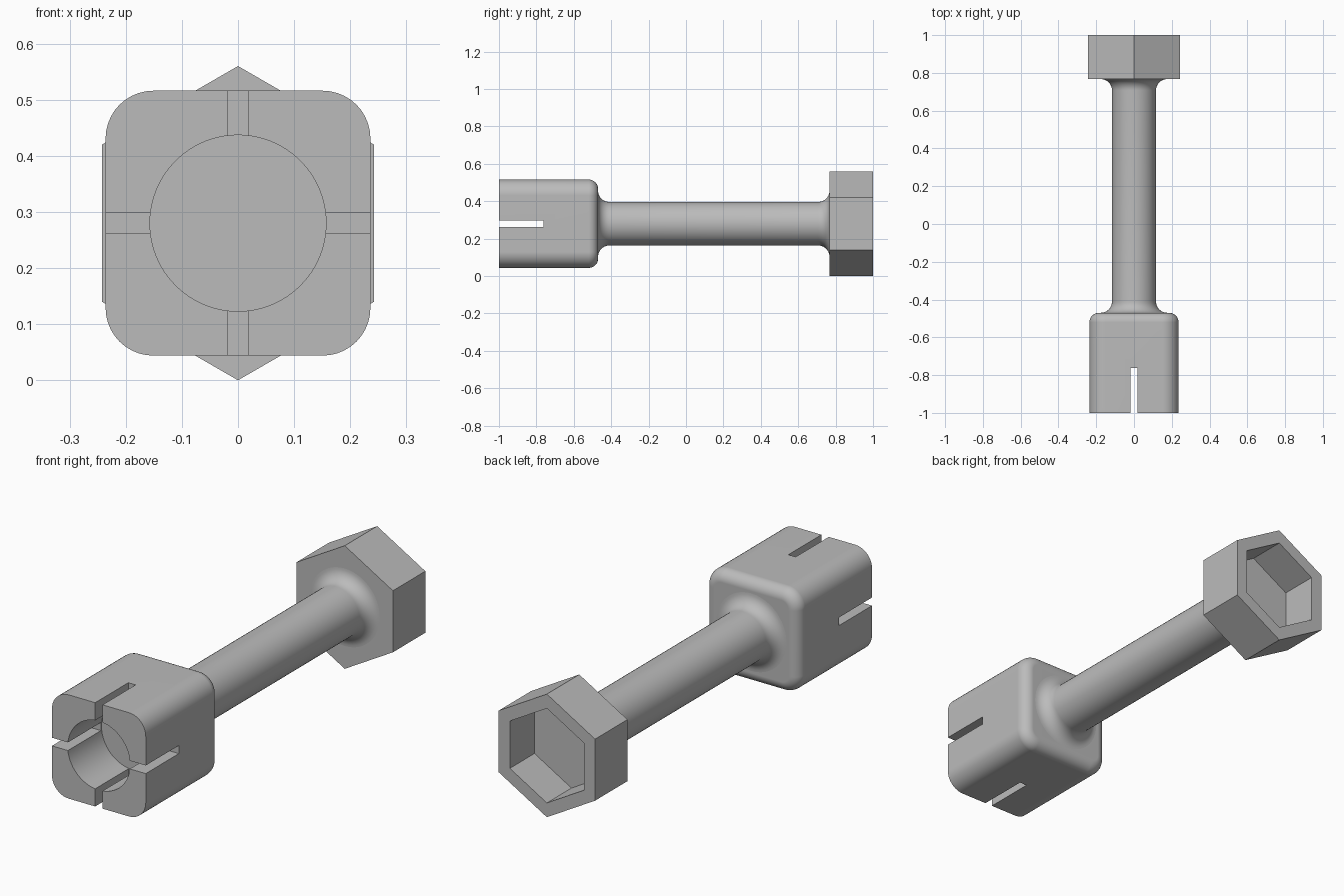
import bpy
import bmesh
from math import sin, cos, pi, radians

if "Cube" in bpy.data.objects:
    bpy.data.objects.remove(bpy.data.objects["Cube"], do_unlink=True)

AXIS_Z = 0.28          # height of the long axis
HALF = 0.236           # half width of the square head
SLOT_END = -0.762

grey = bpy.data.materials.new("plain grey")
grey.use_nodes = True
grey.diffuse_color = (0.5, 0.5, 0.5, 1)
grey.node_tree.nodes["Principled BSDF"].inputs["Base Color"].default_value = (0.5, 0.5, 0.5, 1)


def make_object(name, bm):
    bmesh.ops.recalc_face_normals(bm, faces=bm.faces)
    mesh = bpy.data.meshes.new(name)
    bm.to_mesh(mesh)
    bm.free()
    mesh.materials.append(grey)
    obj = bpy.data.objects.new(name, mesh)
    bpy.context.collection.objects.link(obj)
    return obj


def select_only(obj):
    bpy.ops.object.select_all(action="DESELECT")
    obj.select_set(True)
    bpy.context.view_layer.objects.active = obj


def smooth(obj):
    select_only(obj)
    bpy.ops.object.shade_smooth_by_angle(angle=radians(30))


def lathe(name, profile, sides):
    """Closed solid from (radius, y) rings around the long axis."""
    bm = bmesh.new()
    rings = []
    for r, y in profile:
        angles = [2 * pi * i / sides for i in range(sides)]
        rings.append([bm.verts.new((r * sin(a), y, AXIS_Z + r * cos(a))) for a in angles])
    for a, b in zip(rings, rings[1:]):
        for i in range(sides):
            j = (i + 1) % sides
            bm.faces.new((a[i], a[j], b[j], b[i]))
    bm.faces.new(rings[0])
    bm.faces.new(rings[-1])
    return make_object(name, bm)


def box(name, lo, hi):
    bm = bmesh.new()
    bmesh.ops.create_cube(bm, size=1)
    for v in bm.verts:
        v.co = [l if c < 0 else h for c, l, h in zip(v.co, lo, hi)]
    return make_object(name, bm)


def cut(target, cutter):
    mod = target.modifiers.new("cut", "BOOLEAN")
    mod.operation = "DIFFERENCE"
    mod.solver = "EXACT"
    mod.object = cutter
    select_only(target)
    bpy.ops.object.modifier_apply(modifier=mod.name)
    bpy.data.objects.remove(cutter, do_unlink=True)


# Square head: rounded square section, extruded, with a rounded back rim
corner = 0.085
steps = 10
bm = bmesh.new()
outline = []
for q, (sx, sz) in enumerate([(1, 1), (-1, 1), (-1, -1), (1, -1)]):
    for i in range(steps + 1):
        a = (q + i / steps) * pi / 2
        outline.append(bm.verts.new((sx * (HALF - corner) + corner * cos(a), -1,
                                     AXIS_Z + sz * (HALF - corner) + corner * sin(a))))
front = bm.faces.new(outline)
extruded = bmesh.ops.extrude_face_region(bm, geom=[front], use_keep_orig=True)
back = [v for v in extruded["geom"] if isinstance(v, bmesh.types.BMVert)]
bmesh.ops.translate(bm, verts=back, vec=(0, 0.53, 0))
rim = [e for e in bm.edges if all(v.co.y > -0.5 for v in e.verts)]
bmesh.ops.bevel(bm, geom=rim, offset=0.05, segments=8, profile=0.5, affect="EDGES")
head = make_object("slotted_square_head", bm)

# Round bore and the two crossing slots in the front of the head
cut(head, lathe("bore_cutter", [(0.157, -1.1), (0.157, -0.757)], 64))
w = 0.0185
cut(head, box("upright_slot_cutter", (-w, -1.1, -0.1), (w, SLOT_END, 0.7)))
cut(head, box("level_slot_cutter", (-0.4, -1.1, AXIS_Z - w), (0.4, SLOT_END, AXIS_Z + w)))
smooth(head)
weighted = head.modifiers.new("even shading", "WEIGHTED_NORMAL")
weighted.keep_sharp = True

# Shaft with a concave fillet at each end
r, f = 0.1165, 0.06
fillet = [(r + f * (1 - sin(t)), f * (1 - cos(t)))
          for t in (i / 10 * pi / 2 for i in range(11))]
profile = [(r + f, -0.49)] + [(a, -0.47 + b) for a, b in fillet]
profile += [(a, 0.767 - b) for a, b in reversed(fillet)] + [(r + f, 0.787)]
smooth(lathe("shaft", profile, 48))

# Hexagonal socket, open at the back
lathe("hex_socket", [(0.28, 0.767), (0.28, 1), (0.215, 1), (0.215, 0.823)], 6)
